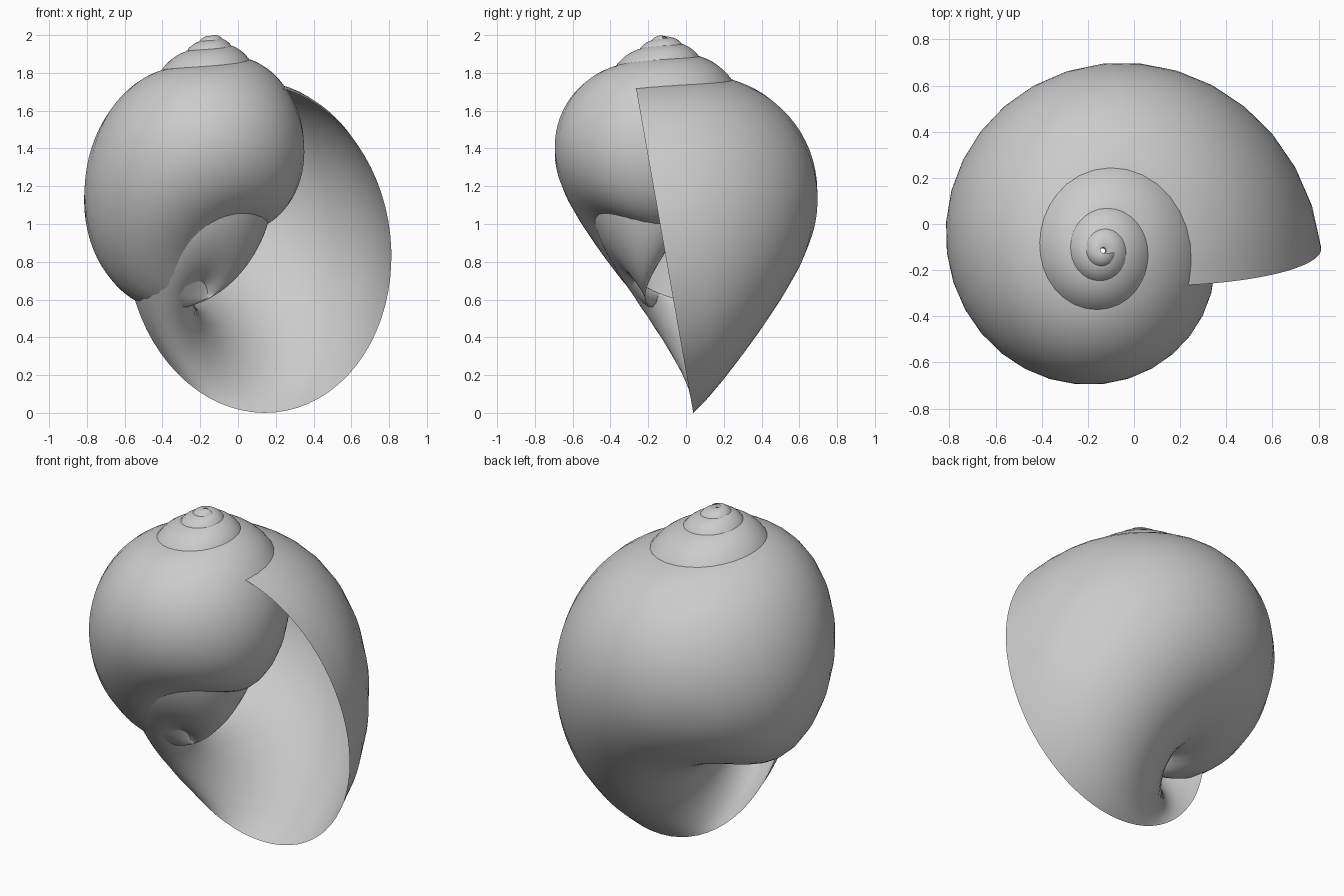
import bpy
import bmesh
from math import sin, cos, pi, radians

cube = bpy.data.objects.get("Cube")
if cube:
    bpy.data.objects.remove(cube, do_unlink=True)

# Shell shape: an oval swept backwards along a shrinking spiral
TURNS, STEPS, RING = 4, 32, 72
SHRINK = 0.511                      # scale left after one turn towards the tip
AXIS_X, AXIS_Y, APEX_Z = -0.135, -0.115, 2.02
ORBIT = 0.245                       # tube centre measured from the axis
LEAN, ROLL = radians(10), 0.1       # mouth leans forward and rolls in its plane


def shell_point(turn, p):
    """Point on the tube, `turn` turns before the mouth, at ring angle p."""
    scale = SHRINK ** turn
    a = 2 * pi * turn
    # The tube is tall at the sides and round at the front and back
    tall = cos(a) ** 2
    drop = 1.0 + 0.15 * tall
    w = (0.713 - 0.013 * tall) * cos(p)
    h = (0.722 + 0.163 * tall) * sin(p)
    u = w * cos(ROLL) - h * sin(ROLL)
    v = w * sin(ROLL) + h * cos(ROLL)
    out = ORBIT + u
    ahead = v * sin(LEAN)
    return (AXIS_X + scale * (out * cos(a) + ahead * sin(a)),
            AXIS_Y + scale * (out * sin(a) - ahead * cos(a)),
            APEX_Z + scale * (v * cos(LEAN) - drop))


# Shell surface, open at the mouth
bm = bmesh.new()
rings = [[bm.verts.new(shell_point(i / STEPS, 2 * pi * j / RING))
          for j in range(RING)] for i in range(TURNS * STEPS + 1)]
for near, far in zip(rings, rings[1:]):
    for j in range(RING):
        k = (j + 1) % RING
        face = bm.faces.new((near[j], far[j], far[k], near[k]))
        face.smooth = True
mesh = bpy.data.meshes.new("spiral_shell")
bm.to_mesh(mesh)
bm.free()
shell = bpy.data.objects.new("spiral_shell", mesh)
bpy.context.collection.objects.link(shell)

# Plain grey material
grey = bpy.data.materials.new("mid_grey")
grey.use_nodes = True
colour = (0.6, 0.6, 0.6, 1)
grey.diffuse_color = colour
grey.node_tree.nodes["Principled BSDF"].inputs["Base Color"].default_value = colour
mesh.materials.append(grey)
